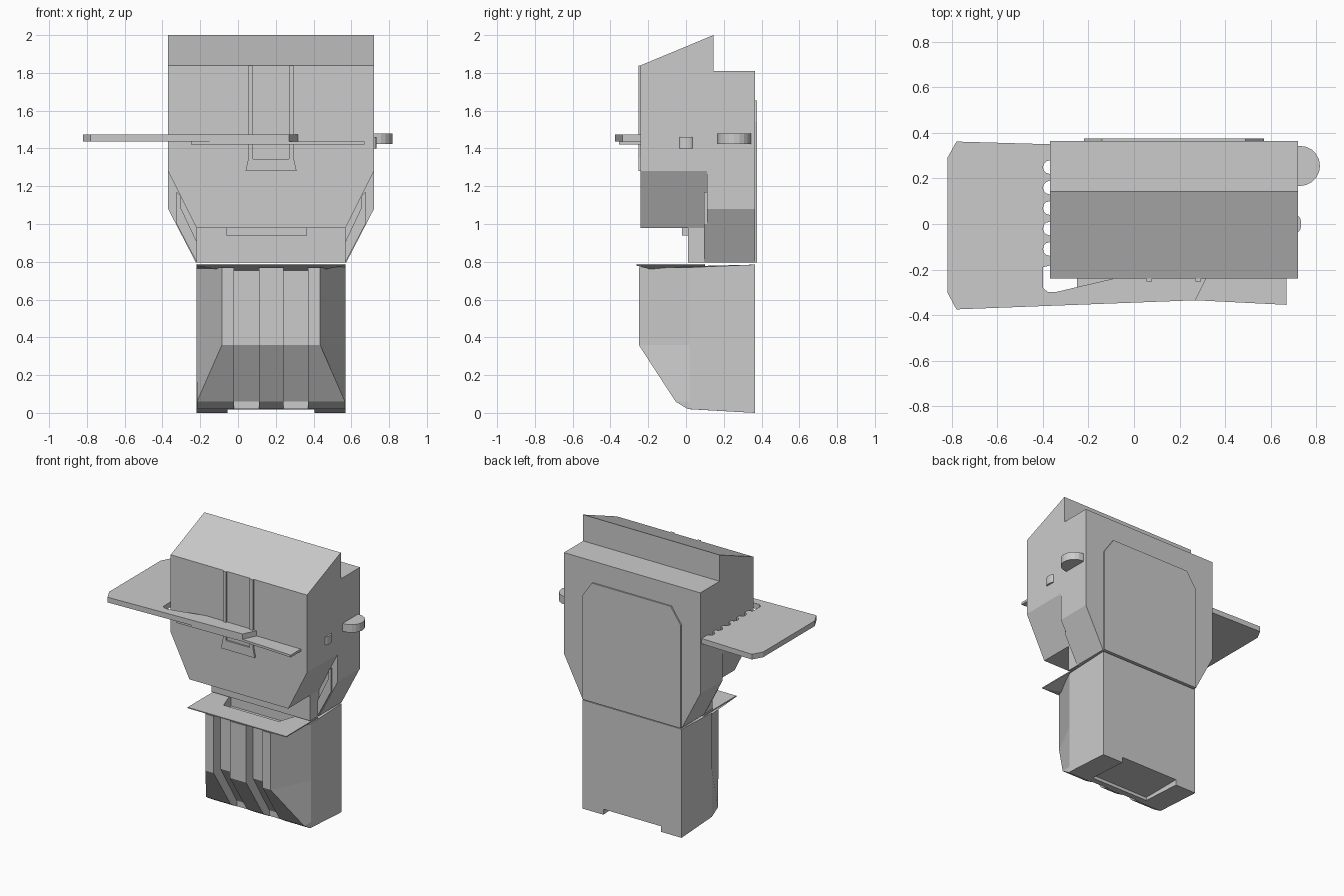
import bpy, bmesh, math

if "Cube" in bpy.data.objects:
    bpy.data.objects.remove(bpy.data.objects["Cube"])

CX = 0.175                      # mirror plane of the cabinet
XL, XR = CX - 0.545, CX + 0.545  # cabinet sides
PL, PR = CX - 0.395, CX + 0.395  # pedestal sides


def make(name, sections):
    """Closed solid lofted through rings with equal point counts."""
    bm = bmesh.new()
    rings = [[bm.verts.new(p) for p in s] for s in sections]
    n = len(rings[0])
    for a, b in zip(rings, rings[1:]):
        for i in range(n):
            j = (i + 1) % n
            bm.faces.new((a[i], a[j], b[j], b[i]))
    bm.faces.new(rings[0])
    bm.faces.new(rings[-1])
    bmesh.ops.recalc_face_normals(bm, faces=bm.faces)
    me = bpy.data.meshes.new(name)
    bm.to_mesh(me)
    bm.free()
    ob = bpy.data.objects.new(name, me)
    bpy.context.collection.objects.link(ob)
    return ob


def prism(name, pts, axis, lo, hi):
    """Extrude a 2D outline along an axis."""
    put = {'x': lambda p, t: (t, p[0], p[1]),
           'y': lambda p, t: (p[0], t, p[1]),
           'z': lambda p, t: (p[0], p[1], t)}[axis]
    return make(name, [[put(p, t) for p in pts] for t in (lo, hi)])


def box(name, x0, x1, y0, y1, z0, z1):
    return prism(name, [(x0, y0), (x1, y0), (x1, y1), (x0, y1)], 'z', z0, z1)


def cut(ob, cutter):
    m = ob.modifiers.new('cut', 'BOOLEAN')
    m.operation, m.object, m.solver = 'DIFFERENCE', cutter, 'EXACT'
    bpy.context.view_layer.objects.active = ob
    bpy.ops.object.modifier_apply(modifier=m.name)
    bpy.data.objects.remove(cutter)


def mirrored(pts):
    return [(2 * CX - x, z) for x, z in pts]


# upper cabinet: side profile, then tapered lower corners cut away
cabinet = prism('cabinet', [(-0.24, 0.98), (-0.24, 1.84), (0.145, 2.0), (0.145, 1.81),
                            (0.365, 1.81), (0.365, 0.795), (0.01, 0.795), (0.01, 0.98)],
                'x', XL, XR)
for top, low, y0, y1 in ((1.28, 0.98, -0.5, 0.11), (1.08, 0.79, 0.11, 0.6)):
    wedge = [(XR, top), (PR, low), (PR, 0.6), (1.0, 0.6), (1.0, top)]
    for side in (wedge, mirrored(wedge)):
        cut(cabinet, prism('cutter', side, 'y', y0, y1))

# small gussets where the two tapers step
gusset = [(PR, 0.80), (PR, 0.91), (0.655, 1.09), (0.655, 1.15), (0.675, 1.17), (0.675, 1.0)]
for name, side in (('gusset_right', gusset), ('gusset_left', mirrored(gusset))):
    prism(name, side, 'y', 0.095, 0.12)

# back service panel
prism('back_panel', [(PL, 0.795), (PR, 0.795), (PR, 1.54), (PR - 0.08, 1.655),
                     (PL + 0.08, 1.655), (PL, 1.54)], 'y', 0.36, 0.375)

# front channel frame
half = [(0.12, 1.84), (0.12, 1.35), (0.135, 1.28)]
inner = [(0.095, 1.345), (0.095, 1.84)]
right = [(CX + x, z) for x, z in half]
ins = [(CX + x, z) for x, z in inner]
prism('front_frame', right + mirrored(right)[::-1] + mirrored(ins)[::-1] + ins,
      'y', -0.252, -0.235)

# slot lip under the cabinet
box('slot_lip', -0.06, 0.365, -0.02, 0.02, 0.94, 0.985)


# pedestal: tapered front with two grooves, tray pit and foot recess
def ring(xf, yf, zf, zs, zb):
    half = [(0.395, 0.365, zb), (0.395, 0.018, zs), (xf, yf, zf)]
    return ([(CX + x, y, z) for x, y, z in half]
            + [(CX - x, y, z) for x, y, z in half[::-1]])


pedestal = make('pedestal', [ring(0.392, 0.01, 0.02, 0.02, 0.0),
                             ring(0.392, -0.055, 0.06, 0.06, 0.06),
                             ring(0.26, -0.25, 0.36, 0.36, 0.36),
                             ring(0.26, -0.25, 0.77, 0.77, 0.785)])
for x in (CX - 0.13, CX + 0.13):
    cut(pedestal, prism('cutter', [(-0.5, 0.9), (-0.17, 0.9), (-0.17, 0.36), (0.015, 0.06),
                                   (0.015, -0.1), (-0.5, -0.1)], 'x', x - 0.065, x + 0.065))
cut(pedestal, box('cutter', CX - 0.23, CX + 0.23, 0.06, 0.5, -0.1, 0.04))


# flared collar around the pedestal top
def collar_ring(xf, yf, xb, z):
    return [(CX - xf, yf, z), (CX + xf, yf, z), (CX + xb, 0.1, z), (CX - xb, 0.1, z)]


collar = make('collar', [collar_ring(0.26, -0.17, 0.394, 0.755),
                         collar_ring(0.394, -0.262, 0.394, 0.78),
                         collar_ring(0.394, -0.262, 0.394, 0.787)])
for ob in (collar, pedestal):
    cut(ob, prism('cutter', [(CX - 0.22, -0.10), (CX + 0.22, -0.10),
                             (CX + 0.28, 0.07), (CX - 0.28, 0.07)], 'z', 0.70, 0.9))

# side shelf wrapping round the front, with finger notches along the cabinet
shelf = [(-0.36, 0.35), (-0.78, 0.362), (-0.82, 0.29), (-0.82, -0.30), (-0.78, -0.375),
         (0.27, -0.335), (0.32, -0.235), (-0.07, -0.235), (-0.34, -0.298), (-0.38, -0.298),
         (-0.40, -0.28), (-0.40, -0.19), (-0.36, -0.18)]
desk = prism('side_shelf', shelf, 'z', 1.437, 1.475)
for i in range(5):
    y = -0.11 + 0.09 * i
    pts = [(-0.37 + 0.03 * math.cos(a), y + 0.03 * math.sin(a))
           for a in (k * math.pi / 6 for k in range(12))]
    cut(desk, prism('cutter', pts, 'z', 1.3, 1.6))

# thin lower ledge at the front
prism('front_ledge', [(-0.25, -0.235), (-0.25, -0.345), (0.27, -0.335), (0.67, -0.355),
                      (0.67, -0.235)], 'z', 1.42, 1.437)


# rounded tabs on the right side
def tab(name, yc, r, out, z0, z1):
    arc = [(XR + max(out - r, 0) + min(r, out) * math.cos(a), yc + r * math.sin(a))
           for a in (math.pi * (k / 10 - 0.5) for k in range(11))]
    prism(name, [(XR - 0.02, yc - r)] + arc + [(XR - 0.02, yc + r)], 'z', z0, z1)


tab('side_tab', 0.255, 0.088, 0.097, 1.423, 1.48)
tab('side_button', 0.0, 0.035, 0.014, 1.40, 1.46)
